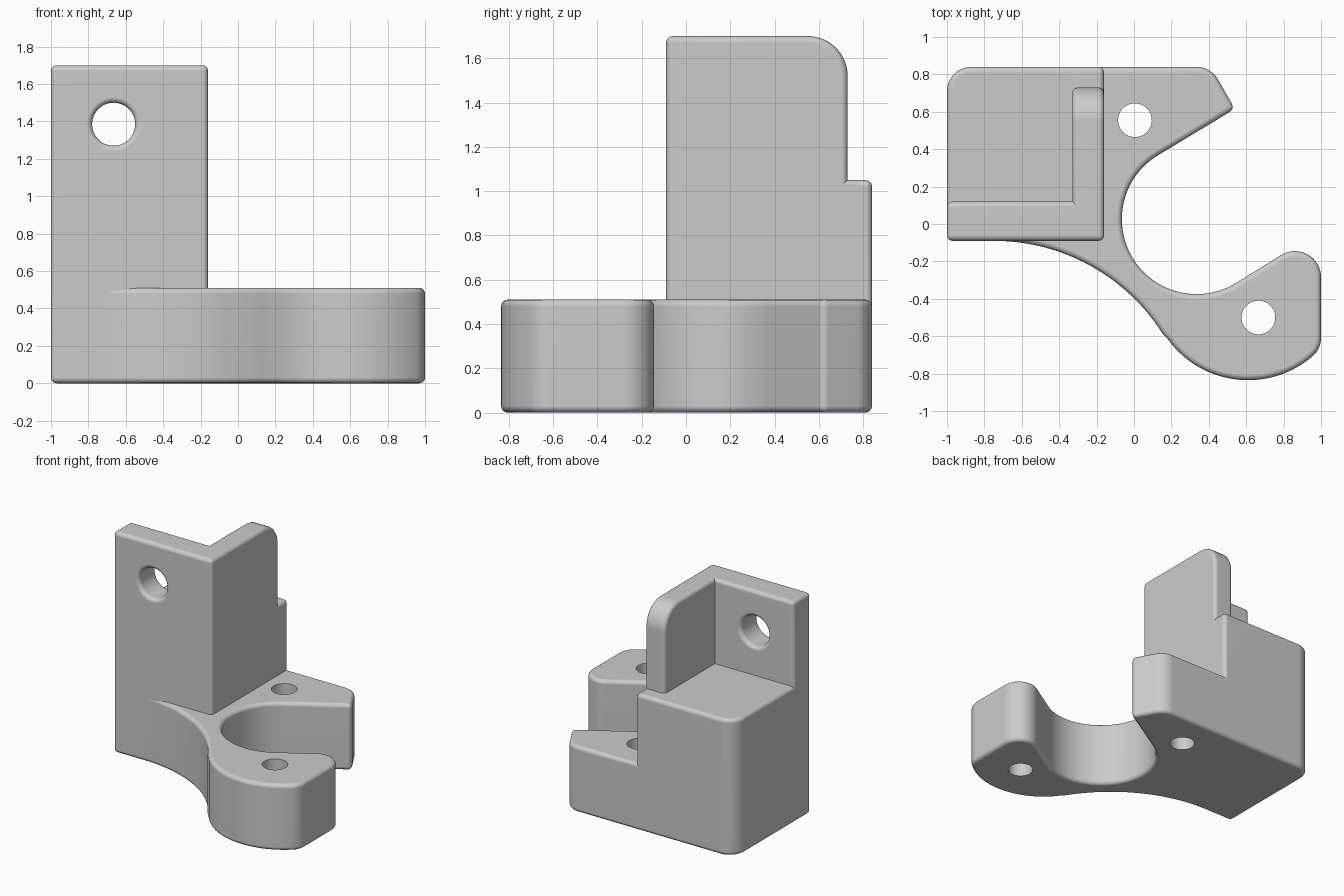
import bpy, bmesh, math

cube = bpy.data.objects.get("Cube")
if cube:
    bpy.data.objects.remove(cube, do_unlink=True)

ROUND = 0.03          # edge rounding used everywhere
LEFT, RIGHT = -1.0, -0.16
FRONT, BACK = -0.09, 0.84

grey = bpy.data.materials.new("plain_grey")
grey.use_nodes = True
grey.diffuse_color = (0.6, 0.6, 0.6, 1)
grey.node_tree.nodes["Principled BSDF"].inputs["Base Color"].default_value = (0.6, 0.6, 0.6, 1)


def arc(cx, cy, r, start, end, steps=12):
    angles = [math.radians(start + (end - start) * i / steps) for i in range(steps + 1)]
    return [(cx + r * math.cos(a), cy + r * math.sin(a)) for a in angles]


def finish(name, bm):
    bmesh.ops.recalc_face_normals(bm, faces=bm.faces)
    mesh = bpy.data.meshes.new(name)
    bm.to_mesh(mesh)
    bm.free()
    mesh.materials.append(grey)
    obj = bpy.data.objects.new(name, mesh)
    bpy.context.collection.objects.link(obj)
    return obj


def loft(name, rings):
    """Closed solid through a list of rings with equal point counts."""
    bm = bmesh.new()
    loops = [[bm.verts.new(p) for p in ring] for ring in rings]
    n = len(loops[0])
    for a, b in zip(loops, loops[1:]):
        for i in range(n):
            j = (i + 1) % n
            bm.faces.new((a[i], a[j], b[j], b[i]))
    bm.faces.new(loops[0][::-1])
    bm.faces.new(loops[-1])
    return finish(name, bm)


def bake(obj):
    """Replace the mesh by its modified result."""
    graph = bpy.context.evaluated_depsgraph_get()
    mesh = bpy.data.meshes.new_from_object(obj.evaluated_get(graph))
    obj.modifiers.clear()
    obj.data = mesh


def rounded_prism(name, outline, low, high, axis="z"):
    place = (lambda a, b, h: (a, b, h)) if axis == "z" else (lambda a, b, h: (h, a, b))
    obj = loft(name, [[place(a, b, h) for a, b in outline] for h in (low, high)])
    bevel = obj.modifiers.new("round", "BEVEL")
    bevel.width = ROUND
    bevel.segments = 4
    bevel.limit_method = "ANGLE"
    bevel.angle_limit = math.radians(30)
    bevel.use_clamp_overlap = False
    bake(obj)
    return obj


def combine(target, other, operation):
    mod = target.modifiers.new("combine", "BOOLEAN")
    mod.operation = operation
    mod.solver = "EXACT"
    mod.object = other
    bake(target)
    bpy.data.objects.remove(other, do_unlink=True)


# Curved base plate with two arms around an open round recess
back_corner = arc(-0.87, 0.71, 0.13, 90, 180)
outline = [(LEFT, FRONT)]
outline += arc(-0.75, -1.16, 1.07, 90, 32.2, 24)
outline += arc(0.61, -0.305, 0.53, 212.2, 310.5, 28)[1:]
outline += arc(0.87, -0.609, 0.13, -49.5, 0, 8)[1:]
outline += arc(0.86, -0.285, 0.14, 0, 121, 16)
outline += arc(0.335, 0.025, 0.40, 301, 121, 40)
outline += [(0.539, 0.615)]
outline += arc(0.335, 0.71, 0.13, 31, 90, 8)
outline += back_corner
bracket = rounded_prism("bracket", outline, 0, 0.51)

# Raised block, front wall and side wall
block = rounded_prism("block", [(LEFT, 0.02), (RIGHT, 0.02), (RIGHT, BACK)] + back_corner, 0.15, 1.05)
front_wall = rounded_prism("front_wall", [(LEFT, FRONT), (RIGHT, FRONT), (RIGHT, 0.12), (LEFT, 0.12)], 0.2, 1.7)
side_wall = rounded_prism("side_wall", [(0, 0.8), (0.73, 0.8)] + arc(0.55, 1.52, 0.18, 0, 90) + [(0, 1.7)],
                          -0.33, RIGHT, "x")
for part in (block, front_wall, side_wall):
    combine(bracket, part, "UNION")

# Two vertical screw holes in the arms
for x, y in ((0.005, 0.555), (0.665, -0.5)):
    circle = arc(x, y, 0.09, 0, 352.5, 47)
    combine(bracket, loft("hole_cutter", [[(a, b, z) for a, b in circle] for z in (-0.1, 0.7)]), "DIFFERENCE")

# Wall hole with rounded rims on both faces
rim = [(0.145 - ROUND * math.sin(math.radians(a)), FRONT + ROUND - ROUND * math.cos(math.radians(a)))
       for a in range(0, 91, 18)]
profile = [(0.145, -0.15)] + rim
profile += [(r, FRONT + 0.12 - y) for r, y in reversed(profile)]
rings = [[(a, y, b) for a, b in arc(-0.665, 1.385, r, 0, 352.5, 47)] for r, y in profile]
combine(bracket, loft("wall_hole_cutter", rings), "DIFFERENCE")

# Smooth shading that keeps flat faces flat
bpy.ops.object.select_all(action="DESELECT")
bracket.select_set(True)
bpy.context.view_layer.objects.active = bracket
bpy.ops.object.shade_smooth_by_angle(angle=math.radians(35))
weighted = bracket.modifiers.new("weighted_normals", "WEIGHTED_NORMAL")
weighted.keep_sharp = True
